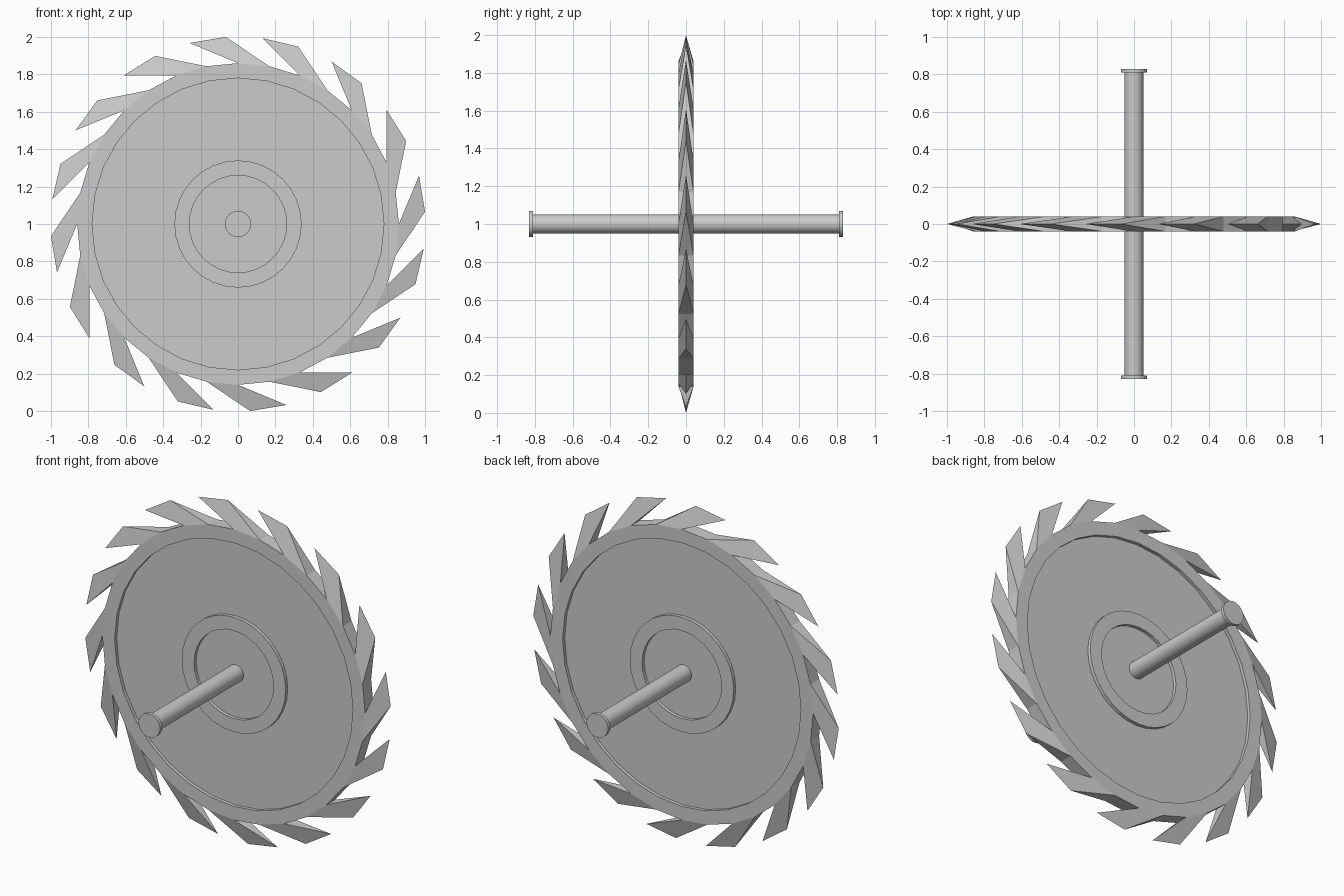
import bpy, bmesh
from math import cos, sin, radians, pi

if "Cube" in bpy.data.objects:
    bpy.data.objects.remove(bpy.data.objects["Cube"])

N = 32            # segments round the disc
STEP = 360 / N
CZ = 1.0          # height of the axle


def finish(bm, name, smooth=None):
    bmesh.ops.recalc_face_normals(bm, faces=bm.faces)
    me = bpy.data.meshes.new(name)
    bm.to_mesh(me)
    bm.free()
    ob = bpy.data.objects.new(name, me)
    bpy.context.collection.objects.link(ob)
    if smooth:
        bpy.ops.object.select_all(action='DESELECT')
        ob.select_set(True)
        bpy.context.view_layer.objects.active = ob
        bpy.ops.object.shade_smooth_by_angle(angle=radians(smooth))
    return ob


def point(bm, r, deg, y):
    a = radians(deg)
    return bm.verts.new((r * cos(a), y, CZ + r * sin(a)))


def lathe(bm, profile, skip_last=False):
    """Revolve (radius, y) points about the axle; cap both ends."""
    rings = [[point(bm, r, i * STEP, y) for i in range(N)] for r, y in profile]
    for a, b in zip(rings, rings[1:]):
        for i in range(N):
            j = (i + 1) % N
            bm.faces.new((a[i], a[j], b[j], b[i]))
    bm.faces.new(rings[0])
    bm.faces.new(rings[-1])
    return rings


# Saw blade: recessed faces, raised hub ring and flat rim, mirrored front to back
half = [(0.26, 0.02), (0.26, 0.04), (0.34, 0.04), (0.34, 0.02),
        (0.78, 0.02), (0.78, 0.04), (0.86, 0.04)]
bm = bmesh.new()
rings = lathe(bm, [(r, -y) for r, y in half] + half[::-1])
front, back = rings[len(half) - 1], rings[len(half)]

# Swept teeth: every second rim face rises to a sharp edge
for i in range(1, N, 2):
    j = (i + 1) % N
    f0, f1, b0, b1 = front[i], front[j], back[i], back[j]
    bm.faces.remove(next(f for f in f0.link_faces if {f0, f1, b0, b1} == set(f.verts)))
    t0 = point(bm, 1.002, i * STEP + 15, 0)
    t1 = point(bm, 1.002, (i + 1) * STEP + 15, 0)
    bm.faces.new((f0, f1, t1, t0))
    bm.faces.new((b1, b0, t0, t1))
    bm.faces.new((f0, t0, b0))
    bm.faces.new((f1, b1, t1))
finish(bm, "saw_blade")

# Axle with a flange at each end
ends = [(0.07, 0.83), (0.07, 0.81), (0.05, 0.81)]
bm = bmesh.new()
lathe(bm, [(r, -y) for r, y in ends] + ends[::-1])
finish(bm, "axle", smooth=30)
